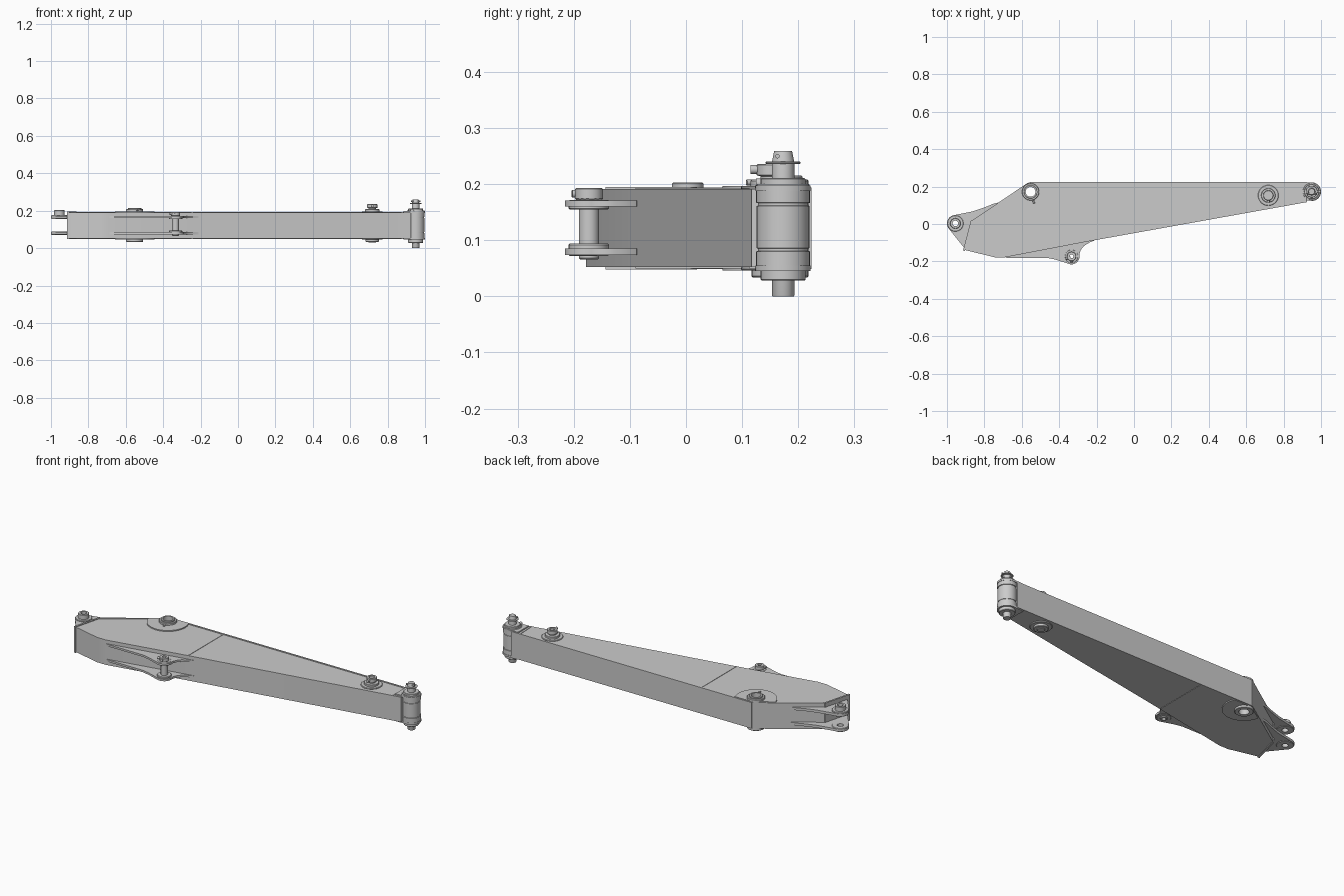
import bpy, bmesh, math
from mathutils import Vector

if "Cube" in bpy.data.objects:
    bpy.data.objects.remove(bpy.data.objects["Cube"])


def finish(obj, bm):
    bmesh.ops.remove_doubles(bm, verts=bm.verts, dist=1e-5)
    bmesh.ops.recalc_face_normals(bm, faces=bm.faces)
    bm.to_mesh(obj.data)
    bm.free()
    bpy.ops.object.select_all(action='DESELECT')
    obj.select_set(True)
    bpy.context.view_layer.objects.active = obj
    bpy.ops.object.shade_smooth_by_angle(angle=math.radians(30))


def arc(cx, cy, r, a0, a1, n=12):
    return [(cx + r * math.cos(math.radians(a0 + (a1 - a0) * i / n)),
             cy + r * math.sin(math.radians(a0 + (a1 - a0) * i / n))) for i in range(n + 1)]


def plate(name, outline, z0, z1, holes=()):
    """Flat plate extruded in z, with round holes (x, y, r)."""
    cu = bpy.data.curves.new(name, 'CURVE')
    cu.dimensions, cu.fill_mode, cu.extrude = '2D', 'BOTH', (z1 - z0) / 2
    for loop in [outline] + [arc(x, y, r, 0, 360, 32)[:-1] for x, y, r in holes]:
        sp = cu.splines.new('POLY')
        sp.points.add(len(loop) - 1)
        for p, (x, y) in zip(sp.points, loop):
            p.co = (x, y, 0, 1)
        sp.use_cyclic_u = True
    tmp = bpy.data.objects.new(name + "_curve", cu)
    bpy.context.collection.objects.link(tmp)
    dg = bpy.context.evaluated_depsgraph_get()
    me = bpy.data.meshes.new_from_object(tmp.evaluated_get(dg))
    bpy.data.objects.remove(tmp)
    obj = bpy.data.objects.new(name, me)
    bpy.context.collection.objects.link(obj)
    bm = bmesh.new()
    bm.from_mesh(me)
    bmesh.ops.translate(bm, verts=bm.verts, vec=(0, 0, (z0 + z1) / 2))
    finish(obj, bm)
    return obj


def lathe(name, x, y, profile, closed=False, n=32):
    """Turned part about a vertical axis; profile is (radius, z)."""
    me = bpy.data.meshes.new(name)
    obj = bpy.data.objects.new(name, me)
    bpy.context.collection.objects.link(obj)
    bm = bmesh.new()
    vs = [bm.verts.new((x + r, y, z)) for r, z in profile]
    es = [bm.edges.new((a, b)) for a, b in zip(vs, vs[1:])]
    if closed:
        es.append(bm.edges.new((vs[-1], vs[0])))
    bmesh.ops.spin(bm, geom=vs + es, cent=(x, y, 0), axis=(0, 0, 1),
                   angle=2 * math.pi, steps=n, use_merge=False)
    finish(obj, bm)


def tube(name, x, y, r0, r1, z0, z1, c=0.002):
    lathe(name, x, y, [(r0, z0), (r1 - c, z0), (r1, z0 + c), (r1, z1 - c),
                       (r1 - c, z1), (r0, z1)], True)


def strip(name, a, b, w, z0, z1):
    """Straight bar of width w between two plan points."""
    a, b = Vector(a), Vector(b)
    d = (b - a).normalized()
    s = Vector((-d.y, d.x)) * w / 2
    plate(name, [tuple(p) for p in (a - s, b - s, b + s, a + s)], z0, z1)


def rod(name, a, b, r, n=12):
    a, b = Vector(a), Vector(b)
    bpy.ops.mesh.primitive_cylinder_add(vertices=n, radius=r, depth=(b - a).length,
                                        location=(a + b) / 2)
    o = bpy.context.object
    o.name = name
    o.rotation_euler = (b - a).to_track_quat('Z', 'Y').to_euler()
    bpy.ops.object.shade_smooth_by_angle(angle=math.radians(35))


PIVOT, TIP, LINK = (-0.553, 0.172), (0.95, 0.173), (0.718, 0.153)
FORK, LUG = (-0.955, 0.003), (-0.334, -0.173)
Z0, Z1 = 0.052, 0.191

# tapered box body
body = [(-0.908, -0.138), (-0.745, -0.178), (-0.69, -0.178), (-0.245, -0.093),
        (0.925, 0.117), (0.925, 0.22), (-0.55, 0.22), (-0.572, 0.214), (-0.868, 0.014)]
plate("arm_body", body, Z0, Z1, [(*PIVOT, 0.03)])

# raised edge plates around the box
strip("back_edge_plate", (-0.56, 0.219), (0.925, 0.219), 0.009, 0.049, 0.194)
strip("slope_edge_plate", (-0.868, 0.012), (-0.562, 0.219), 0.009, 0.049, 0.194)
strip("end_plate", (-0.909, -0.142), (-0.867, 0.018), 0.010, 0.048, 0.195)

# weld seams on both faces
for side, (a, b) in {"top": (Z1 - 0.002, Z1 + 0.002), "bottom": (Z0 - 0.002, Z0 + 0.002)}.items():
    strip("middle_seam_" + side, (-0.245, -0.09), (-0.245, 0.216), 0.008, a, b)
    strip("tip_seam_" + side, (0.878, 0.112), (0.874, 0.216), 0.008, a, b)

# main pivot: reinforcing plates, collars and bore lining
pad = arc(*PIVOT, 0.107, 190, 383, 32) + [(-0.452, 0.218), (-0.558, 0.218)]
for side, (a, b) in {"top": (Z1, 0.197), "bottom": (0.046, Z0)}.items():
    plate("pivot_pad_" + side, pad, a, b, [(*PIVOT, 0.03)])
tube("pivot_collar", *PIVOT, 0.028, 0.046, 0.034, 0.208)
tube("pivot_inner_collar", *PIVOT, 0.026, 0.036, 0.034, 0.215)
rod("pivot_nipple", (-0.538, 0.125, 0.203), (-0.533, 0.108, 0.203), 0.005)

# rear fork: two ears with raised bosses
ear = ([(-0.906, -0.13)] + arc(*FORK, 0.045, 222, 100, 14) +
       [(-0.86, 0.068), (-0.80, 0.088), (-0.755, 0.107), (-0.70, 0.122), (-0.70, 0.10),
        (-0.80, 0.0), (-0.88, -0.10)])
for side, (a, b, c, d) in {"upper": (0.158, 0.172, 0.155, 0.178),
                           "lower": (0.073, 0.087, 0.070, 0.090)}.items():
    plate("fork_ear_" + side, ear, a, b, [(*FORK, 0.017)])
    tube("fork_boss_" + side, *FORK, 0.016, 0.043, c, d)
tube("fork_bushing", *FORK, 0.015, 0.028, 0.172, 0.203)

# cylinder lug under the arm: two long ears
lug = ([(-0.70, -0.172), (-0.68, -0.181), (-0.46, -0.182), (-0.42, -0.19)] +
       arc(*LUG, 0.043, 245, 375, 14) +
       [(-0.284, -0.138), (-0.268, -0.118), (-0.24, -0.10), (-0.21, -0.088), (-0.24, -0.085)])
for side, (a, b, c, d) in {"upper": (0.160, 0.171, 0.155, 0.172),
                           "lower": (0.074, 0.085, 0.072, 0.094)}.items():
    plate("lug_ear_" + side, lug, a, b, [(*LUG, 0.017)])
    tube("lug_boss_" + side, *LUG, 0.017, 0.036, c, d)
tube("lug_pin", *LUG, 0.010, 0.018, 0.066, 0.175)
tube("lug_pin_head", *LUG, 0.010, 0.025, 0.172, 0.193)
rod("lug_pin_bolt", (-0.365, -0.185, 0.183), (-0.340, -0.178, 0.183), 0.007)
rod("lug_pin_lock", (-0.332, -0.203, 0.183), (-0.334, -0.19, 0.183), 0.007)

# link pivot near the tip
tube("link_flange_top", *LINK, 0.016, 0.055, 0.19, 0.197)
tube("link_flange_bottom", *LINK, 0.016, 0.055, 0.046, 0.053)
tube("link_collar_top", *LINK, 0.016, 0.038, 0.19, 0.208)
tube("link_collar_bottom", *LINK, 0.016, 0.036, 0.034, 0.053)
lathe("link_pin", *LINK, [(0, 0.03), (0.018, 0.03), (0.02, 0.033), (0.02, 0.214),
                          (0.027, 0.216), (0.027, 0.234), (0.025, 0.236),
                          (0.015, 0.236), (0.015, 0.228), (0, 0.228)])
rod("link_pin_bolt", (0.718, 0.115, 0.226), (0.718, 0.14, 0.226), 0.008)

# tip barrel with grooves
lathe("tip_barrel", *TIP, [(0.02, 0.045), (0.046, 0.045), (0.048, 0.048), (0.048, 0.08),
                           (0.045, 0.081), (0.045, 0.085), (0.047, 0.086), (0.047, 0.161),
                           (0.045, 0.162), (0.045, 0.166), (0.048, 0.167), (0.048, 0.197),
                           (0.046, 0.2), (0.02, 0.2)], True)

# tip cheek plates and boss rings
cheek = [(0.885, 0.123), (0.935, 0.125)] + arc(*TIP, 0.05, -80, 80, 16) + [(0.885, 0.219)]
plate("tip_cheek_top", cheek, 0.188, 0.198)
plate("tip_cheek_bottom", cheek, 0.045, 0.055)
tube("tip_ring_top", *TIP, 0.02, 0.040, 0.198, 0.211)
tube("tip_ring_bottom", *TIP, 0.02, 0.040, 0.028, 0.047)

# tip pin with washer and cross lock
lathe("tip_pin", *TIP, [(0, 0), (0.019, 0), (0.02, 0.002), (0.02, 0.238), (0.019, 0.244),
                        (0.016, 0.259), (0, 0.259)])
tube("tip_washer", *TIP, 0.015, 0.031, 0.236, 0.240, 0.001)
rod("tip_cross_lock", (0.925, 0.163, 0.25), (0.975, 0.163, 0.25), 0.004)
rod("tip_side_bolt", (0.93, 0.125, 0.202), (0.93, 0.145, 0.202), 0.008)
